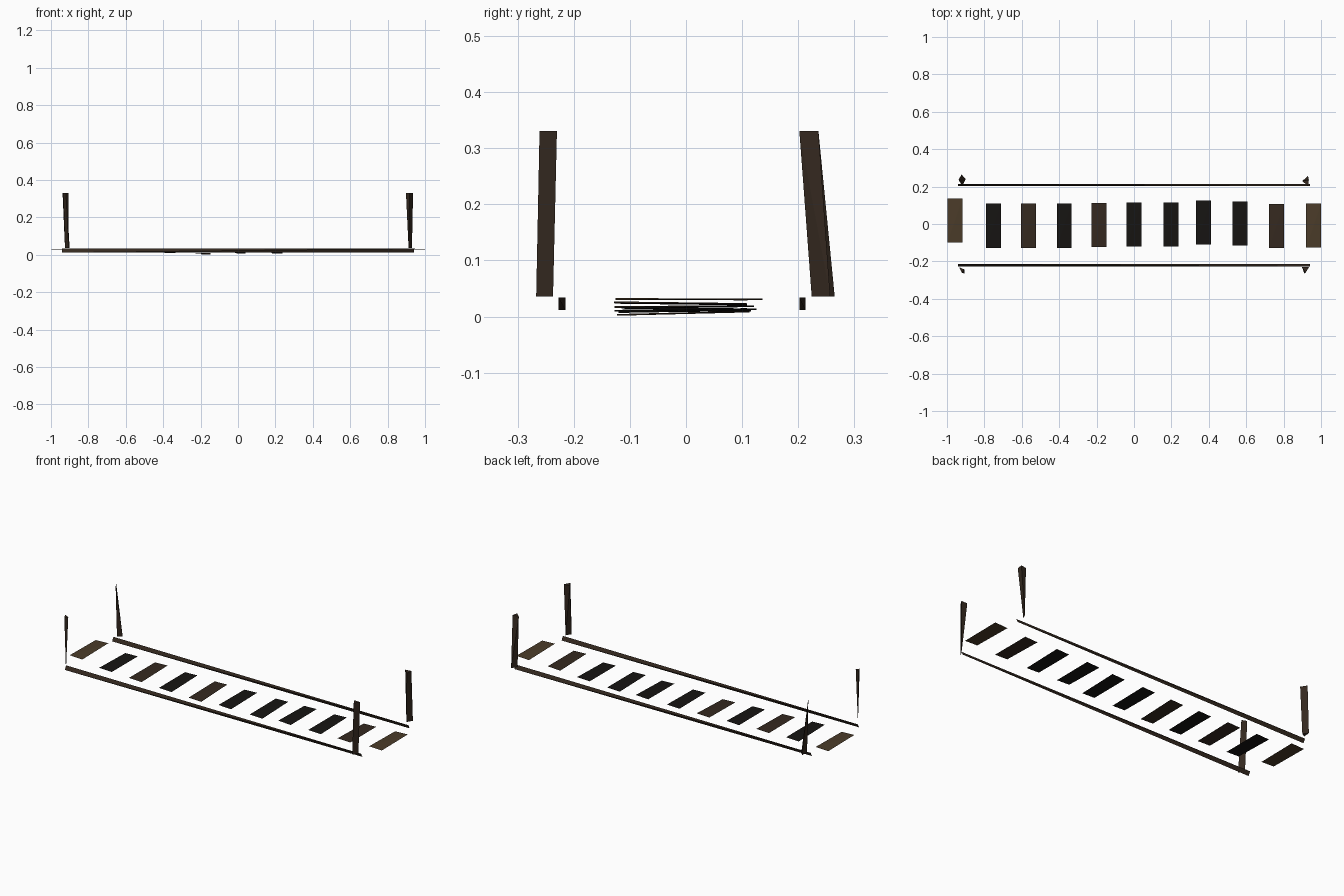
import bpy, bmesh


def material(name, color):
    m = bpy.data.materials.new(name)
    m.diffuse_color = (*color, 1)
    return m


DARK = material("dark_wood", (0.035, 0.022, 0.014))
BROWN = material("brown_wood", (0.07, 0.045, 0.022))
BLACK = material("shadowed_wood", (0.008, 0.007, 0.006))


def hull(name, points, mat):
    """Faceted solid spanning a few corner points."""
    bm = bmesh.new()
    for p in points:
        bm.verts.new(p)
    bmesh.ops.convex_hull(bm, input=bm.verts[:])
    bmesh.ops.recalc_face_normals(bm, faces=bm.faces[:])
    me = bpy.data.meshes.new(name)
    bm.to_mesh(me)
    bm.free()
    me.materials.append(mat)
    ob = bpy.data.objects.new(name, me)
    bpy.context.collection.objects.link(ob)
    return ob


# side rails: twisted slivers whose end edges are opposite diagonals
for name, y0, y1 in (("front_rail", -0.227, -0.215), ("back_rail", 0.202, 0.213)):
    hull(name, [(0.94, y0, 0.034), (0.94, y1, 0.012),
                (-0.94, y0, 0.012), (-0.94, y1, 0.034)], DARK)

# leaning corner posts: bottom outline, top outline
posts = {
    "back_left_post": ([(-0.922, 0.265), (-0.90, 0.24), (-0.925, 0.224)],
                       [(-0.938, 0.236), (-0.918, 0.202)]),
    "back_right_post": ([(0.93, 0.257), (0.912, 0.224)],
                        [(0.90, 0.23), (0.935, 0.236), (0.93, 0.202)]),
    "front_left_post": ([(-0.925, -0.237), (-0.905, -0.267)],
                        [(-0.935, -0.231), (-0.907, -0.243), (-0.92, -0.26)]),
    "front_right_post": ([(0.912, -0.267), (0.93, -0.237)],
                         [(0.898, -0.23), (0.936, -0.23), (0.917, -0.261)]),
}
for name, (bottom, top) in posts.items():
    hull(name, [(x, y, 0.036) for x, y in bottom] + [(x, y, 0.331) for x, y in top], DARK)

# sagging planks: x centre, y centre, height, tilt across y, material
planks = [
    (-0.958, 0.018, 0.031, 0.000, BROWN),
    (-0.752, -0.009, 0.023, -0.003, BLACK),
    (-0.563, -0.009, 0.018, 0.002, DARK),
    (-0.373, -0.009, 0.012, 0.003, BLACK),
    (-0.187, -0.005, 0.006, 0.006, DARK),
    (0.0, -0.002, 0.010, 0.001, BLACK),
    (0.198, -0.002, 0.010, 0.004, BLACK),
    (0.372, 0.008, 0.014, -0.002, BLACK),
    (0.566, 0.003, 0.017, 0.003, BLACK),
    (0.762, -0.010, 0.024, -0.003, DARK),
    (0.960, -0.008, 0.031, -0.001, BROWN),
]
W, L, T = 0.040, 0.118, 0.0015
for i, (x, y, z, tilt, mat) in enumerate(planks, 1):
    hull(f"plank_{i}", [(x + sx * W, y + sy * L, z + sy * tilt / 2 + sx * sy * T)
                        for sx in (-1, 1) for sy in (-1, 1)], mat)
